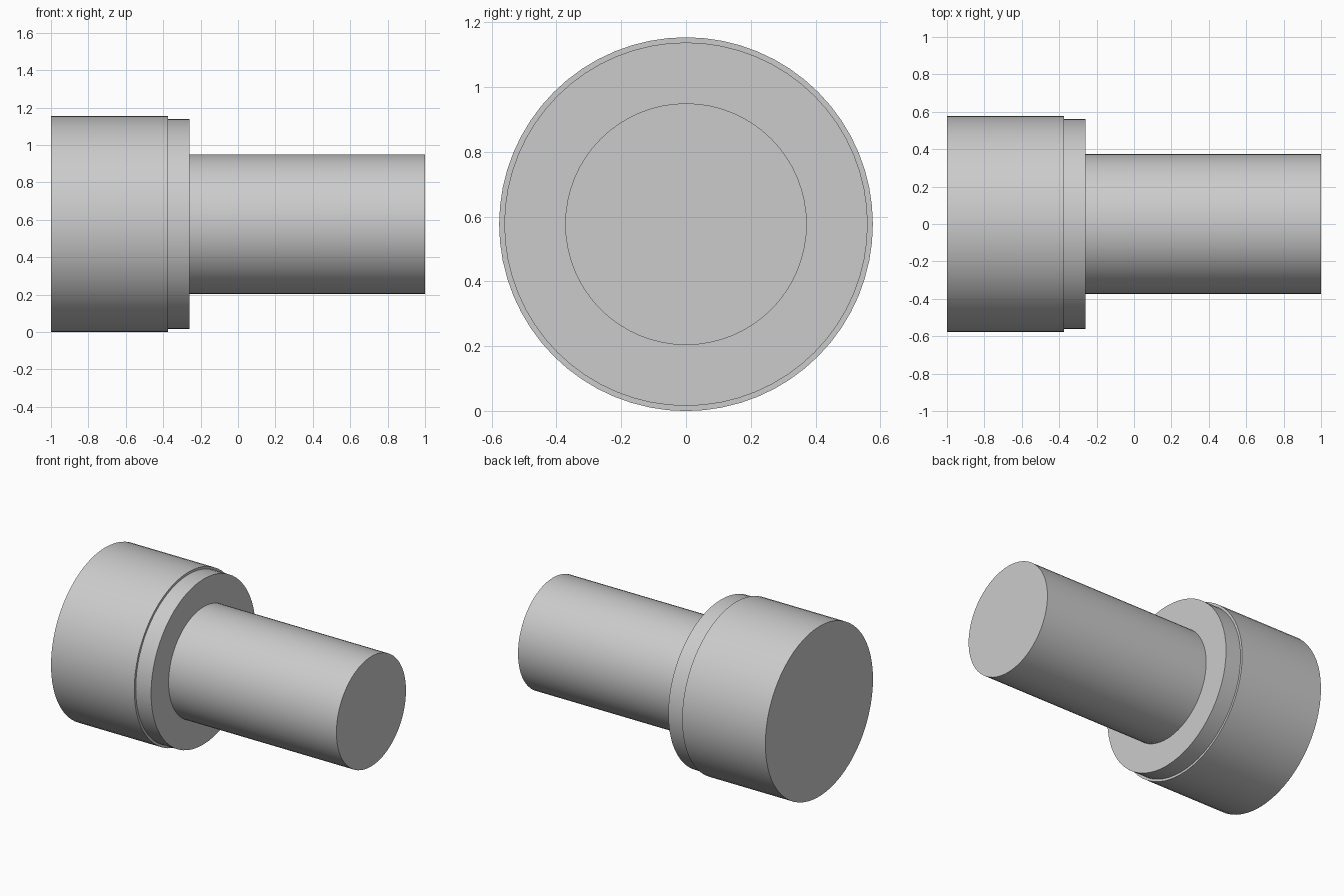
import bpy, bmesh, math
from mathutils import Matrix

if "Cube" in bpy.data.objects:
    bpy.data.objects.remove(bpy.data.objects["Cube"])

SEGMENTS = 64
AXIS_Z = 0.577

# Stepped profile along x: (x, radius) for head, collar and shaft
PROFILE = [(-1.0, 0.577), (-0.375, 0.577),
           (-0.375, 0.561), (-0.26, 0.561),
           (-0.26, 0.373), (1.0, 0.373)]


def lathe_x(name, profile, axis_z):
    """Revolve a profile about a line parallel to x and cap both ends."""
    bm = bmesh.new()
    rings = []
    for x, r in profile:
        rings.append([bm.verts.new((x,
                                    r * math.sin(2 * math.pi * i / SEGMENTS),
                                    r * math.cos(2 * math.pi * i / SEGMENTS)))
                      for i in range(SEGMENTS)])
    for a, b in zip(rings, rings[1:]):
        for i in range(SEGMENTS):
            j = (i + 1) % SEGMENTS
            bm.faces.new((a[i], a[j], b[j], b[i]))
    bm.faces.new(rings[0])
    bm.faces.new(rings[-1])
    bmesh.ops.recalc_face_normals(bm, faces=bm.faces)
    bm.transform(Matrix.Translation((0, 0, axis_z)))
    mesh = bpy.data.meshes.new(name)
    bm.to_mesh(mesh)
    bm.free()
    obj = bpy.data.objects.new(name, mesh)
    bpy.context.collection.objects.link(obj)
    return obj


# One solid turned pin: wide head, slightly narrower collar, long shaft
pin = lathe_x("stepped_pin", PROFILE, AXIS_Z)
bpy.context.view_layer.objects.active = pin
pin.select_set(True)
bpy.ops.object.shade_smooth_by_angle(angle=math.radians(30))
